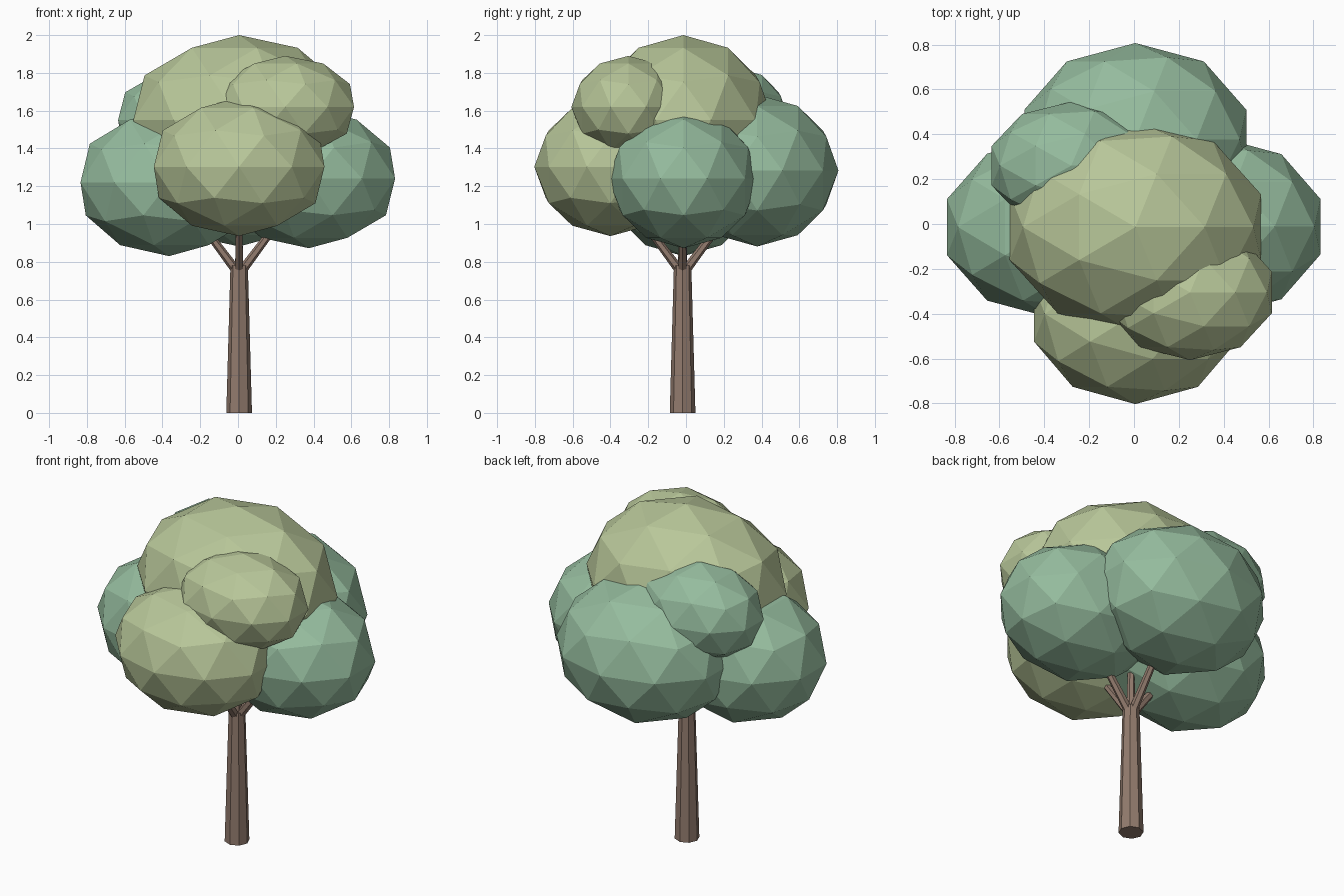
import bpy
from mathutils import Vector

if "Cube" in bpy.data.objects:
    bpy.data.objects.remove(bpy.data.objects["Cube"])


def material(name, rgb):
    m = bpy.data.materials.new(name)
    m.diffuse_color = (*rgb, 1)
    m.use_nodes = True
    m.node_tree.nodes["Principled BSDF"].inputs["Base Color"].default_value = m.diffuse_color
    return m


BARK = material("bark", (0.29, 0.20, 0.155))
DARK = material("leaf_dark", (0.30, 0.50, 0.34))
LIGHT = material("leaf_light", (0.48, 0.57, 0.32))


def clump(name, centre, radii, mat):
    bpy.ops.mesh.primitive_ico_sphere_add(subdivisions=2, radius=1, location=centre)
    ob = bpy.context.object
    ob.name = name
    ob.scale = radii
    ob.data.materials.append(mat)


def limb(name, start, end, r1, r2, sides):
    a, b = Vector(start), Vector(end)
    bpy.ops.mesh.primitive_cone_add(vertices=sides, radius1=r1, radius2=r2,
                                    depth=(b - a).length, location=(a + b) / 2)
    ob = bpy.context.object
    ob.name = name
    ob.rotation_euler = (b - a).to_track_quat('Z', 'Y').to_euler()
    ob.data.materials.append(BARK)


# trunk
CX, CY = 0.006, -0.018
limb("trunk", (CX, CY, 0), (CX, CY, 0.78), 0.068, 0.046, 8)

# branches fanning into the crown
for name, dx, dy in (("left", -1, 0), ("right", 1, 0), ("front", 0, -1),
                     ("back", 0, 1), ("middle", 0, 0)):
    limb("branch_" + name, (CX + 0.02 * dx, CY + 0.02 * dy, 0.76),
         (CX + 0.32 * dx, CY + 0.32 * dy, 1.16), 0.025, 0.015, 6)

# leaf clumps
clump("crown_top", (0.006, -0.014, 1.55), (0.589, 0.475, 0.45), LIGHT)
clump("crown_left", (-0.365, -0.014, 1.22), (0.493, 0.405, 0.39), DARK)
clump("crown_right", (0.375, -0.012, 1.24), (0.48, 0.40, 0.368), DARK)
clump("crown_back", (0.006, 0.377, 1.283), (0.52, 0.43, 0.402), DARK)
clump("crown_front", (0.006, -0.40, 1.303), (0.475, 0.403, 0.367), LIGHT)
clump("crown_front_right", (0.25, -0.305, 1.62), (0.383, 0.302, 0.27), LIGHT)
clump("crown_back_left", (-0.28, 0.26, 1.55), (0.373, 0.285, 0.28), DARK)
